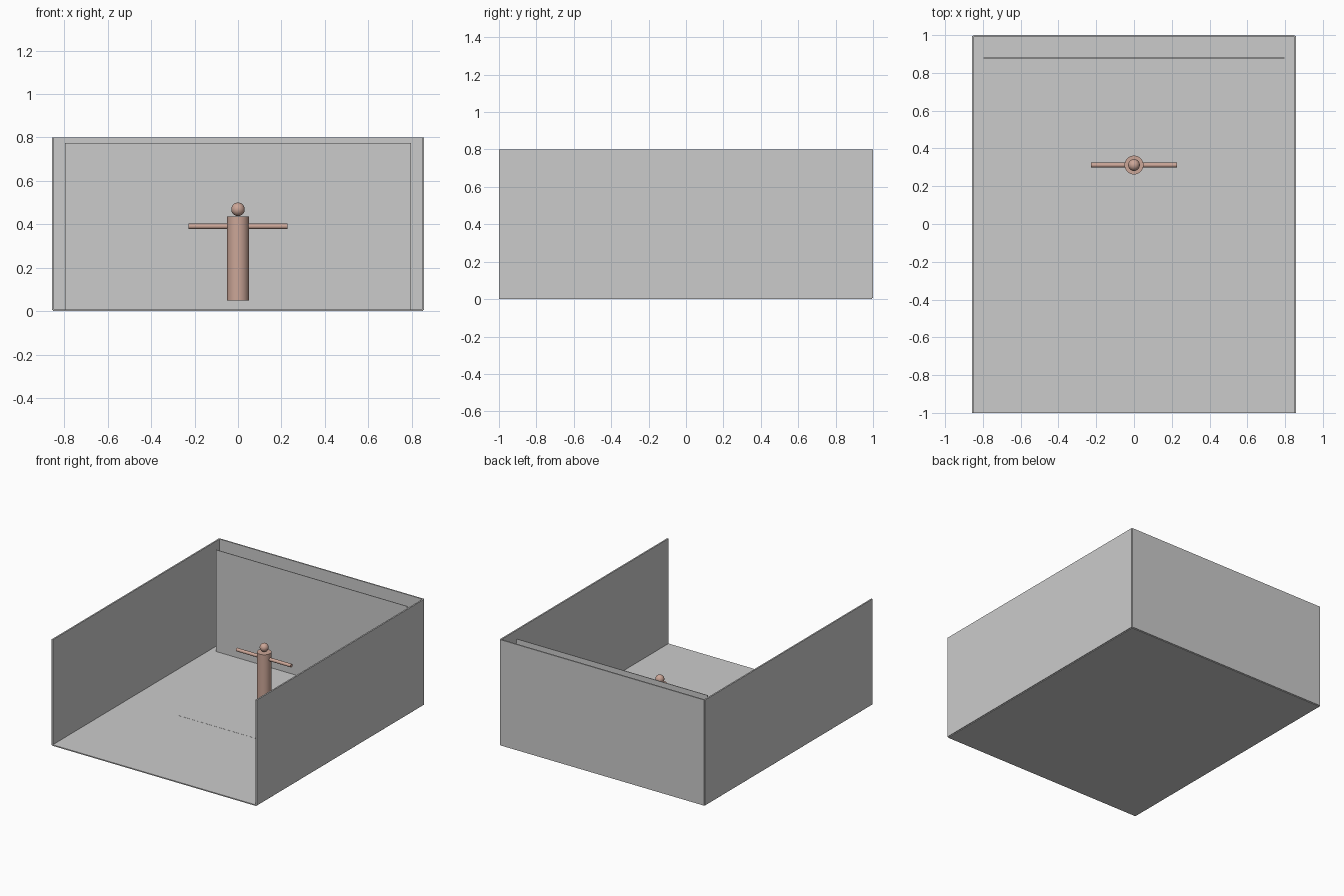
import bpy, math

if "Cube" in bpy.data.objects:
    bpy.data.objects.remove(bpy.data.objects["Cube"])


def material(name, rgb):
    m = bpy.data.materials.new(name)
    m.diffuse_color = (*rgb, 1)
    m.use_nodes = True
    m.node_tree.nodes["Principled BSDF"].inputs["Base Color"].default_value = m.diffuse_color
    return m


GREY = material("wall grey", (0.6, 0.6, 0.6))
SKIN = material("clay pink", (0.6, 0.38, 0.31))


def finish(name, mat, smooth=False):
    o = bpy.context.object
    o.name = name
    o.data.materials.append(mat)
    if smooth:
        bpy.ops.object.shade_smooth_by_angle(angle=math.radians(35))
    return o


def box(name, x0, x1, y0, y1, z0, z1):
    bpy.ops.mesh.primitive_cube_add(
        size=1, location=((x0 + x1) / 2, (y0 + y1) / 2, (z0 + z1) / 2))
    bpy.context.object.scale = (x1 - x0, y1 - y0, z1 - z0)
    bpy.ops.object.transform_apply(location=False, rotation=False, scale=True)
    return finish(name, GREY)


def cylinder(name, radius, length, loc, rot=(0, 0, 0)):
    bpy.ops.mesh.primitive_cylinder_add(
        vertices=32, radius=radius, depth=length, location=loc, rotation=rot)
    return finish(name, SKIN, True)


# Room shell, open at the front and top
box("floor", -0.851, 0.851, -1, 0.995, 0, 0.008)
for name, s in (("left_wall", -1), ("right_wall", 1)):
    a, b = sorted((s * 0.846, s * 0.857))
    box(name, a, b, -1, 0.995, 0.005, 0.8)
box("back_wall", -0.851, 0.851, 0.99, 1, 0.005, 0.8)

# Thin screen in front of the back wall, and the mat under the figure
box("screen", -0.797, 0.797, 0.877, 0.882, 0.004, 0.775)
box("floor_mat", -0.433, 0.433, -0.12, 0.745, 0.004, 0.0088)

# Simple standing figure
Y = 0.312
cylinder("body", 0.05, 0.385, (0, Y, 0.2425))
cylinder("arms", 0.0125, 0.456, (0, Y, 0.391), (0, math.pi / 2, 0))
bpy.ops.mesh.primitive_uv_sphere_add(
    segments=32, ring_count=16, radius=0.031, location=(0, Y, 0.469))
finish("head", SKIN, True)
